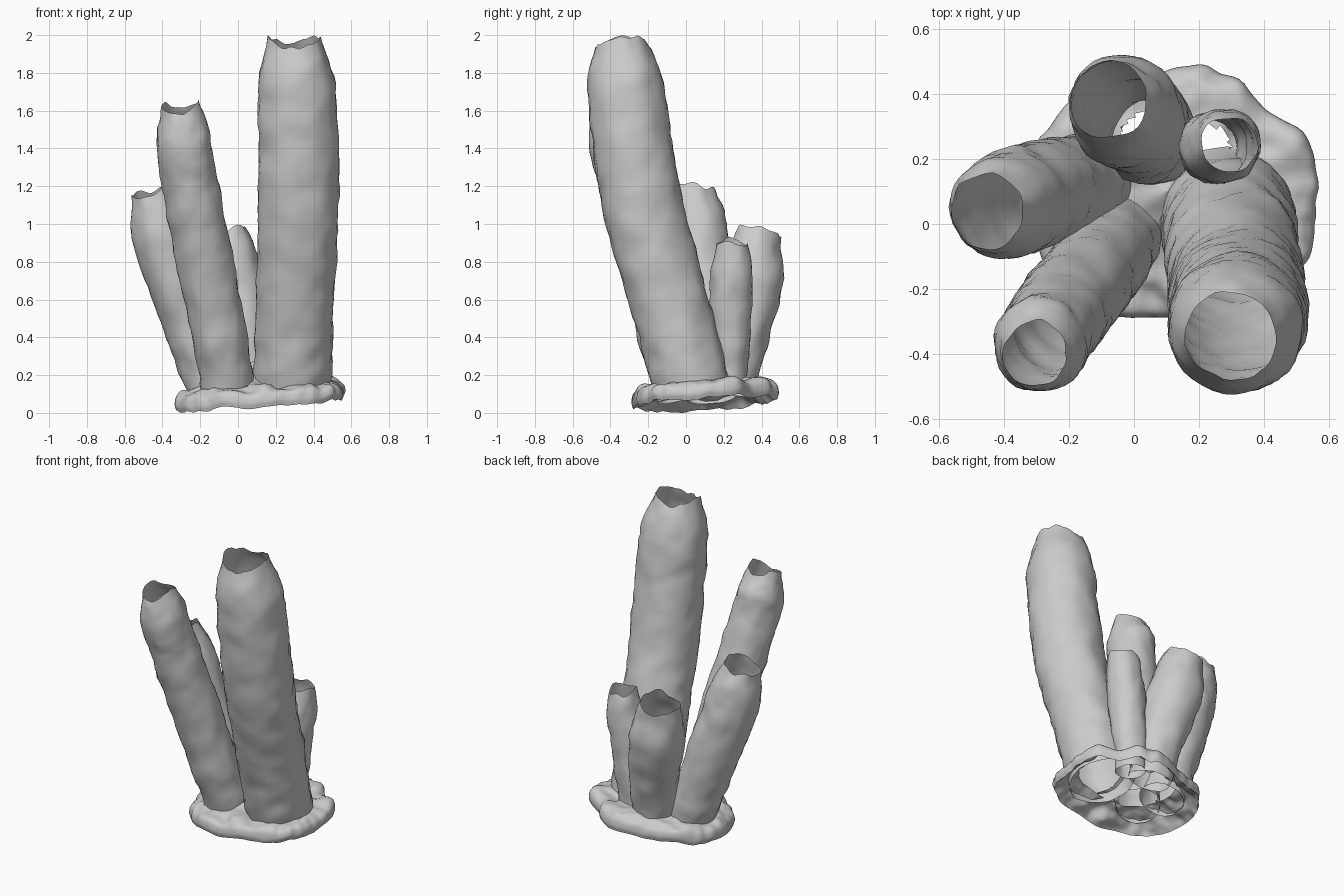
import bpy, bmesh, math
from mathutils import Vector, noise

if "Cube" in bpy.data.objects:
    bpy.data.objects.remove(bpy.data.objects["Cube"])

SIDES = 36


def spline(vals, t):
    """Catmull-Rom through vals (vectors or floats), t in 0..1"""
    n = len(vals) - 1
    i = min(int(t * n), n - 1)
    u = t * n - i
    b, c = vals[i], vals[i + 1]
    a = vals[i - 1] if i > 0 else b * 2 - c
    d = vals[i + 2] if i + 2 <= n else c * 2 - b
    return (b * 2 + (c - a) * u + (a * 2 - b * 5 + c * 4 - d) * u**2
            + (b * 3 - a - c * 3 + d) * u**3) * 0.5


def loft(name, rings, keep=None):
    """Skin closed rings of points; optionally drop faces by centre"""
    bm = bmesh.new()
    vr = [[bm.verts.new(p) for p in r] for r in rings]
    for r0, r1 in zip(vr, vr[1:]):
        for j in range(len(r0)):
            k = (j + 1) % len(r0)
            bm.faces.new((r0[j], r0[k], r1[k], r1[j]))
    if keep:
        bad = [f for f in bm.faces if not keep(f.calc_center_median())]
        bmesh.ops.delete(bm, geom=bad, context='FACES')
    for f in bm.faces:
        f.smooth = True
    me = bpy.data.meshes.new(name)
    bm.to_mesh(me)
    bm.free()
    ob = bpy.data.objects.new(name, me)
    bpy.context.collection.objects.link(ob)
    return ob


def tube(name, path, radii, rim, wave, phase):
    """Open, lumpy, thin-walled tube narrowing to a wavy mouth"""
    pts = [Vector(p) for p in path]
    length = sum((b - a).length for a, b in zip(pts, pts[1:]))
    n = int(length / 0.04)
    mouth = 1 - 0.25 / length
    rings = []
    for i in range(n + 1):
        t = i / n
        c = spline(pts, t)
        tan = (spline(pts, min(t + .02, 1)) - spline(pts, max(t - .02, 0))).normalized()
        side = Vector((0, 1, 0)).cross(tan).normalized()
        up = tan.cross(side)
        r = spline(radii, t)
        m = max(0, (t - mouth) / (1 - mouth))
        r += (rim - r) * m ** 1.6
        ring = []
        for j in range(SIDES):
            a = 2 * math.pi * j / SIDES
            d = side * math.cos(a) + up * math.sin(a)
            p = c + d * r
            bump = 0.012 * noise.noise(p * 7) + 0.008 * noise.noise(p * 19)
            lip = m * m * (wave * math.cos(2 * a + phase) + 0.025 * noise.noise(p * 16))
            ring.append(p + d * bump + tan * lip)
        rings.append(ring)
    return loft(name, rings)


# Tubes: axis path, radii along it, mouth radius, lip wave
TUBES = [
    ("tall_tube", [(.285, .04, .11), (.30, -.07, .52), (.318, -.21, 1.0), (.318, -.295, 1.5), (.297, -.345, 1.965)],
     [.203, .207, .213, .212, .195], .14, .022, 0),
    ("front_left_tube", [(-.045, -.02, .09), (-.115, -.13, .5), (-.215, -.26, 1.0), (-.277, -.35, 1.35), (-.30, -.398, 1.62)],
     [.14, .147, .149, .147, .14], .1, .02, .2),
    ("left_tube", [(-.11, .13, .09), (-.22, .11, .42), (-.36, .067, .83), (-.452, .042, 1.17)],
     [.138, .157, .167, .158], .116, .012, 1.0),
    ("back_tube", [(.07, .235, .11), (.035, .28, .38), (-.03, .345, .7), (-.075, .38, .955)],
     [.128, .15, .168, .15], .118, .012, 0.3),
    ("small_tube", [(.22, .235, .12), (.235, .235, .35), (.265, .238, .65), (.293, .247, .9)],
     [.09, .102, .117, .111], .084, .01, 0.0),
]
for spec in TUBES:
    tube(*spec)


def plane(x, y):
    """Height of the foot's tilted lower edge"""
    return .045 + .075 * (x - .1) + .05 * (y - .1)


def inside_tube(p):
    for _, path, radii, *_rest in TUBES:
        a, b = Vector(path[0]), Vector(path[1])
        c = a + (b - a) * ((p.z - a.z) / (b.z - a.z))
        if (p.xy - c.xy).length < radii[0] - 0.02:
            return True
    return False


def foot(name, profile, centre, keep=None):
    """Irregular outline swept through (scale, height, hole shift)"""
    prof = [Vector(p) for p in profile]
    rings = []
    for i in range(37):
        s, h, k = spline(prof, i / 36)
        ring = []
        for j in range(144):
            q = centre + (spline(outline, j / 144) - centre) * s + Vector((k, k))
            z = plane(q.x, q.y) + h
            # Lumps depend on plan position so both layers meet at the lip
            p = Vector((q.x, q.y, plane(q.x, q.y)))
            w = .022 * noise.noise(p * 8) + .012 * noise.noise(p * 17)
            out = (q - centre).normalized() * w * s
            ring.append((q.x + out.x, q.y + out.y, max(0, z + w * 1.1)))
        rings.append(ring)
    return loft(name, rings, keep)


outline = [Vector(p) for p in [
    (.57, .02), (.54, .24), (.40, .36), (.24, .485), (.06, .46), (-.14, .39), (-.28, .29), (-.335, .10),
    (-.29, -.10), (-.17, -.22), (.03, -.29), (.22, -.27), (.40, -.24), (.53, -.12), (.57, .02)]]
centre = Vector((.1, .1))

# Encrusting foot: top skin opened inside the tubes, and a hollow underside
foot("foot_top", [(.98, .002, 0), (1, .035, 0), (.97, .075, 0), (.86, .1, 0), (.7, .11, 0),
                  (.5, .135, 0), (.25, .19, 0), (.0, .225, 0)], centre, lambda p: not inside_tube(p))
foot("foot_underside", [(.66, .085, .04), (.78, .065, .025), (.9, .03, .01), (.98, .002, 0)], centre)
